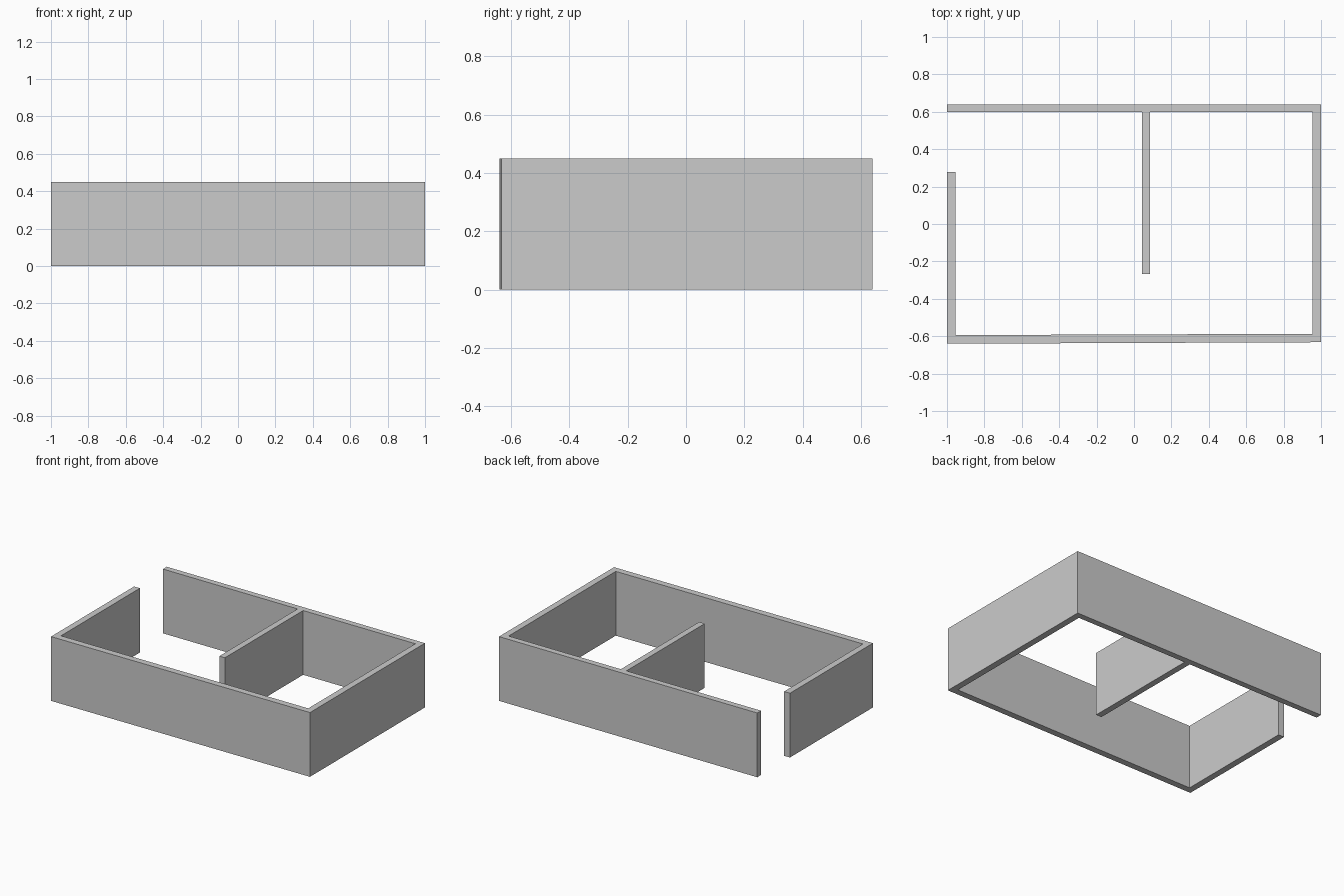
import bpy
import bmesh

if "Cube" in bpy.data.objects:
    bpy.data.objects.remove(bpy.data.objects["Cube"])

HEIGHT = 0.45
# Wall footprint: outer edge first, then the inner edge with the partition
FOOTPRINT = [
    (-1, -0.64), (1, -0.632), (1, 0.64), (-1, 0.64),             # outer faces
    (-1, 0.598), (0.043, 0.598),                                 # back wall, doorway end
    (0.043, -0.268), (0.086, -0.268), (0.086, 0.598),            # partition
    (0.955, 0.598), (0.955, -0.587), (-0.955, -0.594),           # inner room faces
    (-0.955, 0.278), (-1, 0.278),                                # left wall, doorway end
]


def extrude_plan(name, points, height):
    bm = bmesh.new()
    base = bm.faces.new([bm.verts.new((x, y, 0)) for x, y in points])
    result = bmesh.ops.extrude_face_region(bm, geom=[base], use_keep_orig=True)
    top = [g for g in result["geom"] if isinstance(g, bmesh.types.BMVert)]
    bmesh.ops.translate(bm, vec=(0, 0, height), verts=top)
    bmesh.ops.recalc_face_normals(bm, faces=bm.faces)
    mesh = bpy.data.meshes.new(name)
    bm.to_mesh(mesh)
    bm.free()
    obj = bpy.data.objects.new(name, mesh)
    bpy.context.collection.objects.link(obj)
    return obj


# Room walls with doorway gap and partition
extrude_plan("room_walls", FOOTPRINT, HEIGHT)
